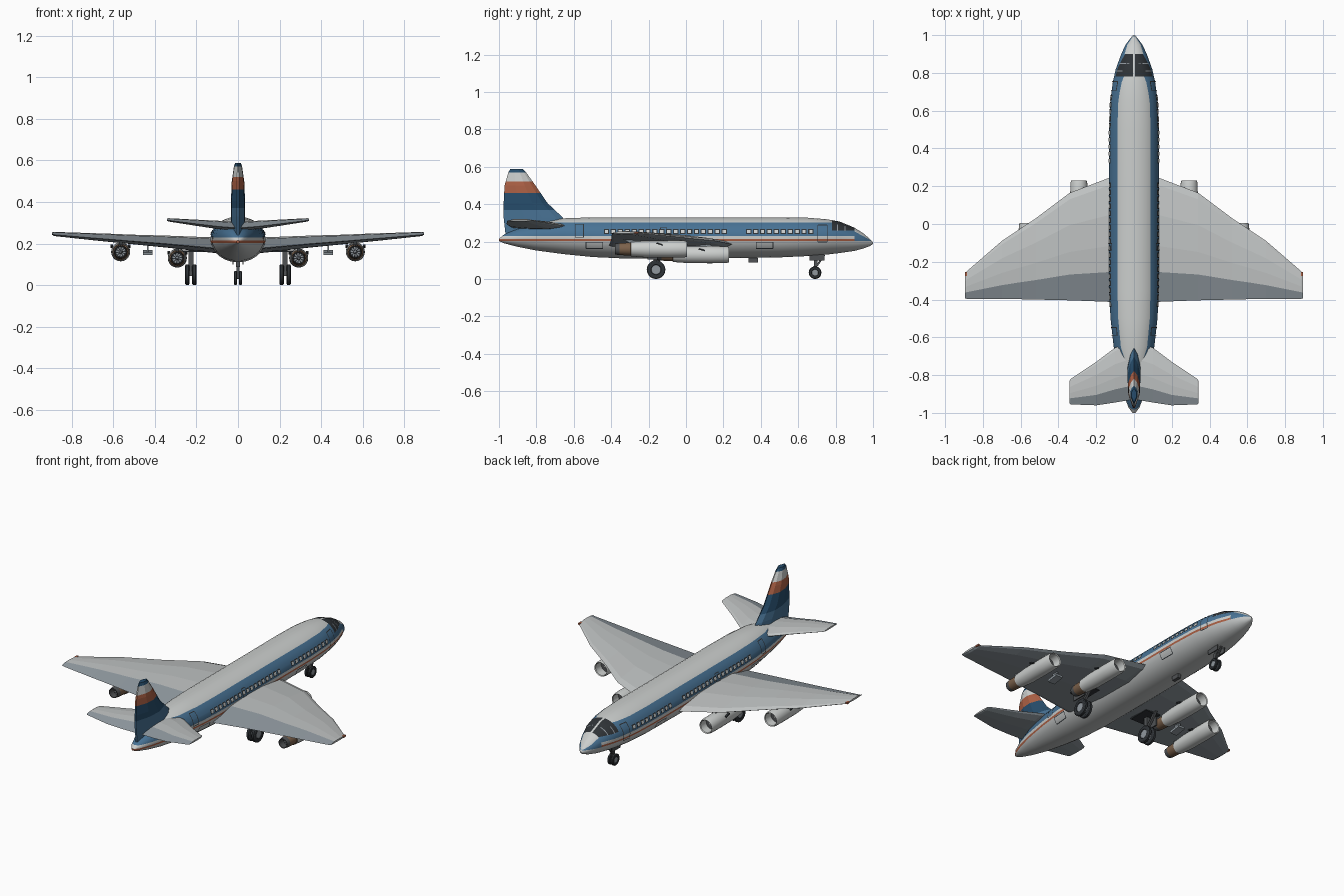
import bpy, bmesh, math
from mathutils import Matrix

if "Cube" in bpy.data.objects:
    bpy.data.objects.remove(bpy.data.objects["Cube"])


def material(name, r, g, b):
    m = bpy.data.materials.new(name)
    m.use_nodes = True
    m.diffuse_color = (r, g, b, 1)
    m.node_tree.nodes["Principled BSDF"].inputs["Base Color"].default_value = (r, g, b, 1)
    return m


PALE, BLUE, NAVY, ORANGE, DARK, BROWN, METAL, WING, SLATE, GEAR = MATS = [
    material("pale grey", .6, .62, .61), material("mid blue", .065, .17, .3),
    material("navy blue", .02, .075, .15), material("burnt orange", .42, .12, .06),
    material("dark glass and rubber", .028, .033, .038), material("exhaust brown", .2, .12, .07),
    material("hub metal", .28, .31, .34), material("wing grey", .52, .54, .54),
    material("slate grey", .27, .31, .34), material("dark steel", .08, .085, .09)]


def finish(name, bm, mats, smooth=False, rule=None):
    """Turn a bmesh into an object; rule picks the material of each face."""
    if rule:
        bm.faces.index_update()
        for f in bm.faces:
            f.material_index = mats.index(rule(f.calc_center_median(), f.index))
    me = bpy.data.meshes.new(name)
    bm.to_mesh(me)
    bm.free()
    for m in mats:
        me.materials.append(m)
    ob = bpy.data.objects.new(name, me)
    bpy.context.collection.objects.link(ob)
    if smooth:
        bpy.ops.object.select_all(action='DESELECT')
        ob.select_set(True)
        bpy.context.view_layer.objects.active = ob
        bpy.ops.object.shade_smooth_by_angle(angle=math.radians(35))
    return ob


def loft(rings):
    """Skin a list of closed rings and cap both ends."""
    bm = bmesh.new()
    loops = [[bm.verts.new(p) for p in ring] for ring in rings]
    for a, b in zip(loops, loops[1:]):
        for i in range(len(a)):
            j = (i + 1) % len(a)
            bm.faces.new((a[i], a[j], b[j], b[i]))
    bm.faces.new(loops[0])
    bm.faces.new(loops[-1])
    bmesh.ops.recalc_face_normals(bm, faces=bm.faces)
    return bm


def lerp(table, t):
    """Linear lookup in rows of (key, values...)."""
    for a, b in zip(table, table[1:]):
        if t <= b[0]:
            k = max(0, (t - a[0]) / (b[0] - a[0]))
            return [u + (v - u) * k for u, v in zip(a[1:], b[1:])]
    return table[-1][1:]


def box(name, centre, size, mat, tilt=0):
    bm = bmesh.new()
    bmesh.ops.create_cube(bm, size=1, matrix=Matrix.Translation(centre)
                          @ Matrix.Rotation(tilt, 4, 'X') @ Matrix.Diagonal((*size, 1)))
    finish(name, bm, [mat])


def lathe(name, profile, origin, axis, rule, steps=20):
    """Revolve (radius, distance) pairs around the X or Y axis."""
    bm = bmesh.new()
    pts = [bm.verts.new((r, d, 0) if axis == 'Y' else (d, r, 0)) for r, d in profile]
    edges = [bm.edges.new(e) for e in zip(pts, pts[1:])]
    bmesh.ops.spin(bm, geom=pts + edges, cent=(0, 0, 0), steps=steps, angle=2 * math.pi,
                   axis=(0, 1, 0) if axis == 'Y' else (1, 0, 0))
    bmesh.ops.remove_doubles(bm, verts=bm.verts, dist=1e-5)
    bmesh.ops.recalc_face_normals(bm, faces=bm.faces)
    finish(name, bm, MATS, True, rule).location = origin


# Fuselage: station, bottom, top, half width
HULL = [(-1, .203, .215, .008), (-.97, .19, .24, .03), (-.9, .172, .27, .056),
        (-.8, .152, .3, .082), (-.65, .132, .325, .108), (-.5, .117, .33, .125),
        (-.35, .11, .33, .132), (.2, .11, .33, .132), (.5, .115, .33, .132),
        (.65, .122, .328, .126), (.75, .13, .32, .113), (.82, .138, .308, .097),
        (.9, .15, .275, .068), (.95, .163, .243, .044), (.985, .177, .212, .018),
        (1, .188, .195, .004)]


def hull_ring(y, n=32):
    b, t, w = lerp(HULL, y)
    angles = [2 * math.pi * (i + .5) / n for i in range(n)]
    return [(w * math.cos(a), y, (b + t) / 2 + (t - b) / 2 * math.sin(a)) for a in angles]


def livery(c, _):
    if .78 < c.y < .9 and c.z > .258:
        return PALE if abs(c.x) < .006 else DARK
    if c.z > .302 or (c.y > .9 and c.z + .55 * c.y > .75):
        return PALE
    if c.z > .23 or (c.y > .9 and c.z > .203):
        return BLUE
    if c.z > .214:
        return PALE
    return ORANGE if c.z > .203 else WING


bm = loft([hull_ring(row[0]) for row in HULL])
cuts = [((0, 0, z), (0, 0, 1)) for z in (.203, .214, .23, .258, .302)]
cuts += [((0, .78, 0), (0, 1, 0)), ((0, 0, .75), (0, .55, 1))]
cuts += [((x, 0, 0), (1, 0, 0)) for x in (-.006, .006)]
for co, no in cuts:
    bmesh.ops.bisect_plane(bm, geom=bm.verts[:] + bm.edges[:] + bm.faces[:],
                           plane_co=co, plane_no=no)
finish("fuselage", bm, MATS, True, livery)


def add_patch(bm, side, y, z, w, h, off):
    """Thin plate following the hull, centred on y and z."""
    n = 3
    rows = []
    for k in range(n + 1):
        zz = z - h / 2 + h * k / n
        row = []
        for yy in (y - w / 2, y + w / 2):
            b, t, hw = lerp(HULL, yy)
            x = hw * math.sqrt(max(0, 1 - ((zz - (b + t) / 2) / ((t - b) / 2)) ** 2))
            row.append(bm.verts.new((side * (x + off), yy, zz)))
        rows.append(row)
    for a, b in zip(rows, rows[1:]):
        quad = (a[0], a[1], b[1], b[0])
        bm.faces.new(quad if side > 0 else quad[::-1])


# Cabin windows, doors, overwing exits and hold hatches
window_rows = [-.425 + .037 * i for i in range(18)] + [.335 + .037 * i for i in range(10)]
outlines = [(-.57, .258, .044, .07), (.73, .243, .05, .09), (-.12, .252, .034, .045),
            (-.49, .18, .09, .034), (.42, .18, .09, .034)]
frames, panes, seams = bmesh.new(), bmesh.new(), bmesh.new()
for s in (-1, 1):
    for y in window_rows:
        add_patch(frames, s, y, .253, .029, .026, .003)
        add_patch(panes, s, y, .253, .018, .016, .005)
    for y, z, w, h in outlines:
        for k in (-1, 1):
            add_patch(seams, s, y + k * w / 2, z, .004, h, .003)
            add_patch(seams, s, y, z + k * h / 2, w, .004, .003)
finish("window_frames", frames, [DARK])
finish("window_panes", panes, [PALE])
finish("door_seams", seams, [DARK])

# Windscreen pillars
pillars = bmesh.new()
for s in (-1, 1):
    for y in (.81, .85):
        add_patch(pillars, s, y, .275, .005, .035, .002)
finish("windscreen_pillars", pillars, [METAL])

# Wings and tailplane: span, leading edge, trailing edge, underside, thickness
AIRFOIL = [(0, .4), (.06, .65), (.3, .95), (.55, 1), (.76, .9),
           (1, .32), (.97, .25), (.6, .02), (.25, 0), (.05, .22)]
MAIN = [(.04, .27, -.415, .15, .078), (.13, .245, -.412, .156, .074), (.34, .165, -.404, .18, .058),
        (.52, .03, -.4, .198, .045), (.61, -.03, -.398, .207, .04), (.7, -.09, -.398, .216, .034),
        (.885, -.25, -.396, .236, .02), (.895, -.27, -.395, .242, .012)]
TAIL = [(.01, -.62, -.93, .262, .042), (.1, -.655, -.945, .27, .04), (.2, -.73, -.96, .285, .03),
        (.335, -.82, -.955, .306, .016), (.342, -.83, -.95, .309, .01)]


def wing_colour(_, index):
    """Flaps and underside are slate; the rest of the top is pale."""
    return SLATE if index % len(AIRFOIL) >= 4 else WING


for s, label in ((1, "left"), (-1, "right")):
    for name, table in (("wing", MAIN), ("tailplane", TAIL)):
        rings = [[(s * x, le + (te - le) * c, z + t * h) for c, h in AIRFOIL]
                 for x, le, te, z, t in table]
        finish(f"{label}_{name}", loft(rings), MATS, rule=wing_colour)
    box(f"{label}_wingtip_light", (s * .89, -.265, .247), (.012, .022, .01), ORANGE)

# Fin: height, leading edge, trailing edge, half thickness
FIN = [(.24, -.6, -.965, .034), (.33, -.66, -.975, .034), (.405, -.74, -.975, .034),
       (.5, -.805, -.97, .03), (.57, -.855, -.95, .02), (.587, -.872, -.94, .014)]
FOIL = [(0, 0), (.12, .55), (.35, 1), (.65, .9), (1, .15),
        (1, -.15), (.65, -.9), (.35, -1), (.12, -.55)]
rings = []
for z in (.24, .33, .37, .405, .46, .5, .52, .57, .587):
    le, te, w = lerp(FIN, z)
    rings.append([(w * h, le + (te - le) * c, z) for c, h in FOIL])


def fin_colour(c, _):
    bands = ((.37, BLUE), (.46, NAVY), (.52, ORANGE), (.57, PALE))
    return next((m for top, m in bands if c.z < top), NAVY)


finish("fin", loft(rings), MATS, rule=fin_colour)

# Engines with pylons
NACELLE = [(0, -.03), (.012, -.055), (.035, -.055), (.037, -.005), (.041, 0), (.045, -.015),
           (.046, -.1), (.045, -.22), (.039, -.3), (.035, -.302), (.032, -.36), (.029, -.385),
           (.025, -.385), (.024, -.345), (.009, -.345), (0, -.38)]


def engine_colour(c, _):
    r = math.hypot(c.x, c.z)
    if -.29 < c.y < -.05 and r < .034:
        return GEAR
    if c.y < -.335 and r < .024:
        spoke = int((math.atan2(c.z, c.x) + math.pi) / math.pi * 10)
        return METAL if spoke % 2 else DARK
    if c.y < -.3:
        return BROWN if c.y > -.36 else GEAR
    return PALE


for s, label in ((1, "left"), (-1, "right")):
    for name, x, y, z, top in (("inner", .292, .23, .13, .2), ("outer", .565, .005, .16, .22)):
        lathe(f"{label}_{name}_engine", NACELLE, (s * x, y, z), 'Y', engine_colour)
        rings = [[(s * x + dx, y + dy, zz) for dx, dy in ((0, a), (.009, a - .05), (.008, b), (-.008, b),
                                                       (-.009, a - .05))]
                 for zz, a, b in ((z + .03, -.07, -.3), (top, -.12, -.36))]
        finish(f"{label}_{name}_pylon", loft(rings), [SLATE])
        for k in (-1, 1):
            box(f"{label}_{name}_strake", (s * x + k * .042, y - .145, z + .026),
                (.012, .035, .007), DARK, -.3)
    # Slim fairing under the wing
    box(f"{label}_wing_fairing", (s * .435, -.15, .156), (.045, .07, .014), SLATE, .15)
    box(f"{label}_fairing_mount", (s * .435, -.15, .175), (.008, .04, .03), SLATE)


# Landing gear
def wheel(name, x, y, r, w):
    prof = [(0, -w * .35), (r * .5, -w * .35), (r * .55, -w / 2), (r * .88, -w / 2), (r, -w * .3)]
    prof += [(a, -d) for a, d in reversed(prof)]
    lathe(name, prof, (x, y, r), 'X',
          lambda c, _: METAL if math.hypot(c.y, c.z) < r * .5 else DARK)


for s, label in ((1, "left"), (-1, "right")):
    for k in (-1, 1):
        wheel(f"{label}_main_wheel", s * .227 + k * .017, -.16, .05, .021)
    box(f"{label}_main_axle", (s * .227, -.16, .05), (.04, .014, .014), GEAR)
    box(f"{label}_main_strut", (s * .227, -.16, .12), (.024, .026, .14), GEAR)
    box(f"{label}_main_brace", (s * .227, -.12, .13), (.014, .014, .12), GEAR, -.7)
    box(f"{label}_main_door", (s * .256, -.16, .135), (.006, .09, .06), GEAR)
    box(f"{label}_wheel_bay", (s * .215, -.16, .162), (.1, .13, .008), DARK)
    wheel(f"{label}_nose_wheel", s * .012, .69, .034, .015)
    box(f"{label}_nose_door", (s * .024, .7, .115), (.005, .08, .03), GEAR)
box("nose_axle", (0, .69, .034), (.026, .01, .01), GEAR)
box("nose_strut", (0, .693, .085), (.014, .018, .11), GEAR, -.06)
box("nose_brace", (0, .72, .1), (.01, .01, .07), GEAR, -.6)
box("belly_antenna", (0, .36, .1), (.02, .05, .025), GEAR)
